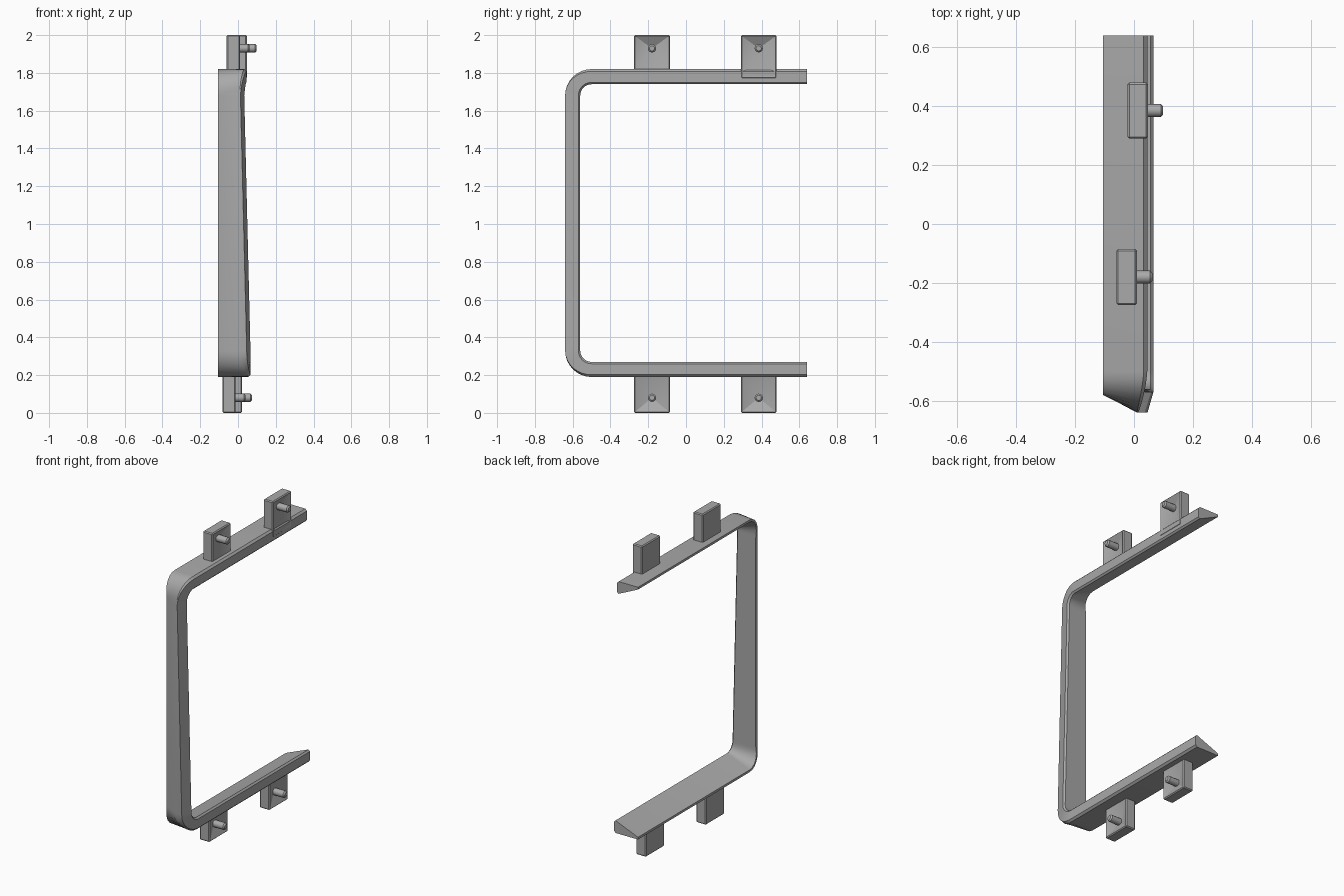
import bpy, bmesh, math
from mathutils import Vector

cube = bpy.data.objects.get("Cube")
if cube:
    bpy.data.objects.remove(cube, do_unlink=True)

grey = bpy.data.materials.new("plain grey")
grey.use_nodes = True
grey.diffuse_color = (0.4, 0.4, 0.4, 1)
grey.node_tree.nodes["Principled BSDF"].inputs["Base Color"].default_value = (0.4, 0.4, 0.4, 1)


def finish(name, bm, angle=30):
    bmesh.ops.recalc_face_normals(bm, faces=bm.faces)
    mesh = bpy.data.meshes.new(name)
    bm.to_mesh(mesh)
    bm.free()
    mesh.materials.append(grey)
    obj = bpy.data.objects.new(name, mesh)
    bpy.context.collection.objects.link(obj)
    bpy.ops.object.select_all(action='DESELECT')
    obj.select_set(True)
    bpy.context.view_layer.objects.active = obj
    bpy.ops.object.shade_smooth_by_angle(angle=math.radians(angle))
    return obj


# C-shaped frame: a wedge section swept along a rounded path
FRONT, BACK, LOW, HIGH, R = -0.64, 0.64, 0.19, 1.82, 0.14
STEPS = 8


def section(weight, edge):
    """Section as (x, outward offset); weight 0 is an arm, 1 is the post."""
    arm = [(-0.105, 0), (edge - 0.012, 0), (edge, -0.012),
           (edge, -0.07), (edge - 0.01, -0.08), (-0.105, -0.015)]
    post = [(-0.105, -0.062), (0.01, 0), (edge - 0.02, 0),
            (edge, -0.07), (edge - 0.01, -0.08), (-0.105, -0.078)]
    return [Vector(a).lerp(Vector(b), weight) for a, b in zip(arm, post)]


def frame_path():
    """Yield outer point (y, z), outward normal and edge x."""
    yield (BACK, HIGH), (0, 1), 0.045
    for i in range(STEPS + 1):
        a = math.pi / 2 * (1 + i / STEPS)
        n = (math.cos(a), math.sin(a))
        yield (FRONT + R + R * n[0], HIGH - R + R * n[1]), n, 0.045 - 0.012 * i / STEPS
    for i in range(STEPS + 1):
        a = math.pi * (1 + i / STEPS / 2)
        n = (math.cos(a), math.sin(a))
        yield (FRONT + R + R * n[0], LOW + R + R * n[1]), n, 0.066
    yield (BACK, LOW), (0, -1), 0.066


bm = bmesh.new()
rings = []
for (y, z), (ny, nz), edge in frame_path():
    rings.append([bm.verts.new((p.x, y + ny * p.y, z + nz * p.y))
                  for p in section(ny * ny, edge)])
for a, b in zip(rings, rings[1:]):
    for i in range(len(a)):
        j = (i + 1) % len(a)
        bm.faces.new((a[i], a[j], b[j], b[i]))
bm.faces.new(rings[0])
bm.faces.new(rings[-1])
finish("frame", bm)


# Mounting blocks with a dented face and a locating peg
def block(name, x0, x1, y, z0, z1, peg_z):
    bm = bmesh.new()
    bmesh.ops.create_cube(bm, size=1)
    for v in bm.verts:
        v.co = ((x0 + x1) / 2 + v.co.x * (x1 - x0), y + v.co.y * 0.19,
                (z0 + z1) / 2 + v.co.z * (z1 - z0))
    bmesh.ops.bevel(bm, geom=bm.edges[:], offset=0.006, segments=1, affect='EDGES')
    bm.normal_update()
    face = max(bm.faces, key=lambda f: f.calc_center_median().x)
    dent = bmesh.ops.poke(bm, faces=[face])["verts"][0]
    dent.co = (x1 - 0.035, y, peg_z)
    finish(name + "_block", bm)


def peg(name, x0, x1, y, z):
    bm = bmesh.new()
    rings = []
    for x, r in ((x0, 0.022), (x1 - 0.008, 0.022), (x1, 0.014)):
        rings.append([bm.verts.new((x, y + r * math.cos(k * math.pi / 6),
                                    z + r * math.sin(k * math.pi / 6)))
                      for k in range(12)])
    for a, b in zip(rings, rings[1:]):
        for i in range(12):
            j = (i + 1) % 12
            bm.faces.new((a[i], a[j], b[j], b[i]))
    bm.faces.new(rings[0])
    bm.faces.new(rings[-1])
    finish(name + "_peg", bm, 40)


for name, x0, x1, y, z0, z1, peg_z in (
        ("upper_front", -0.06, 0.01, -0.18, 1.81, 2.0, 1.93),
        ("upper_back", -0.022, 0.047, 0.385, 1.77, 2.0, 1.93),
        ("lower_front", -0.083, -0.012, -0.18, 0.0, 0.2, 0.08),
        ("lower_back", -0.05, 0.022, 0.385, 0.0, 0.2, 0.08)):
    block(name, x0, x1, y, z0, z1, peg_z)
    peg(name, x1 - 0.04, x1 + 0.052, y, peg_z)
